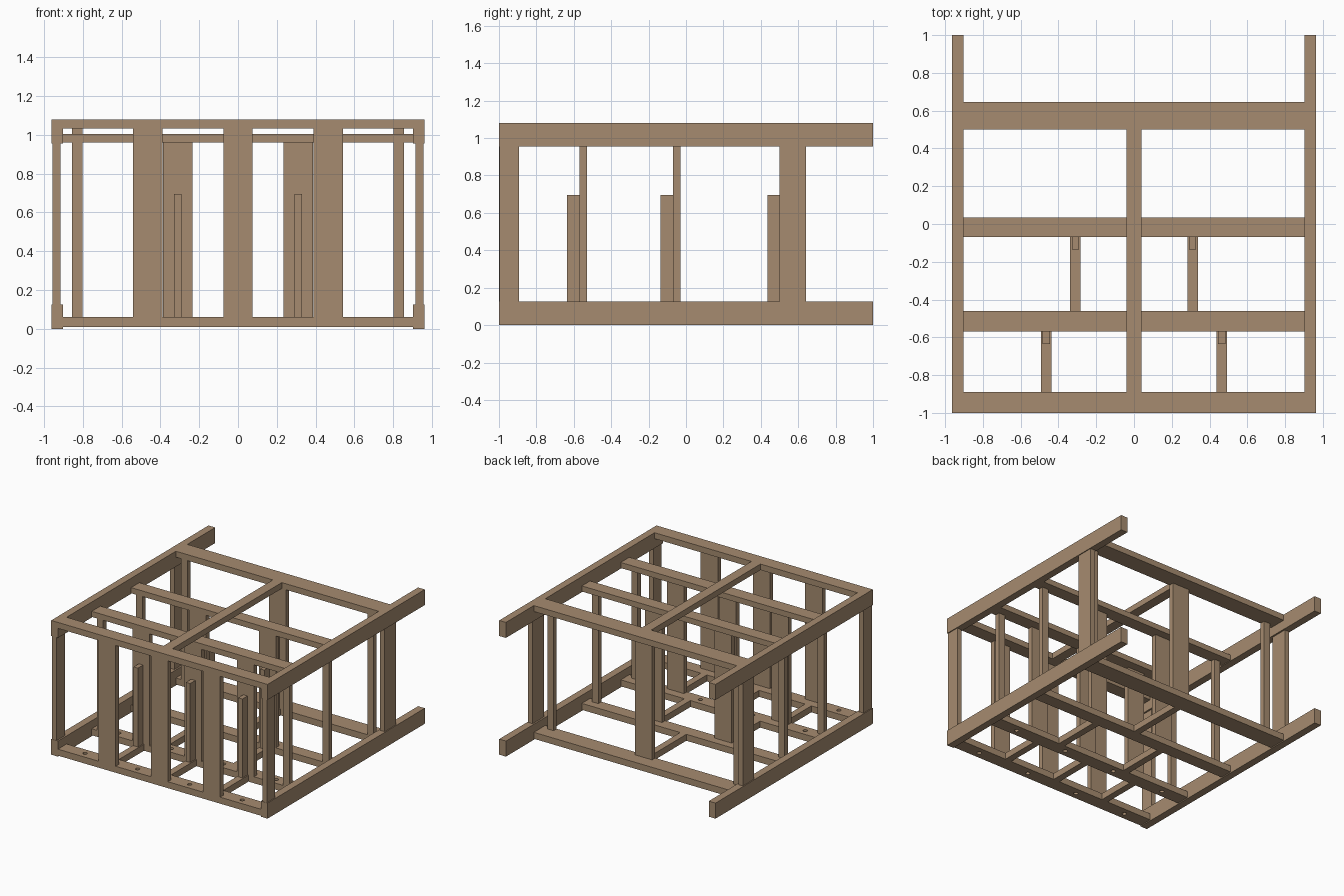
import bpy, bmesh
from mathutils import Matrix

if "Cube" in bpy.data.objects:
    bpy.data.objects.remove(bpy.data.objects["Cube"])

wood = bpy.data.materials.new("wood")
wood.diffuse_color = (0.38, 0.26, 0.16, 1)
wood.use_nodes = True
wood.node_tree.nodes["Principled BSDF"].inputs["Base Color"].default_value = wood.diffuse_color


def finish(name, bm):
    me = bpy.data.meshes.new(name)
    bm.to_mesh(me)
    bm.free()
    ob = bpy.data.objects.new(name, me)
    me.materials.append(wood)
    bpy.context.collection.objects.link(ob)
    return ob


def box(name, x, y, z):
    """Board given by its (min, max) range on each axis."""
    size = [r[1] - r[0] for r in (x, y, z)]
    mid = [(r[1] + r[0]) / 2 for r in (x, y, z)]
    bm = bmesh.new()
    bmesh.ops.create_cube(bm, size=1, matrix=Matrix.Translation(mid) @ Matrix.Diagonal((*size, 1)))
    return finish(name, bm)


def centred(c, w):
    return (c - w / 2, c + w / 2)


def drill(board, xs, y, z):
    """Bolt holes through a horizontal board."""
    bm = bmesh.new()
    for x in xs:
        bmesh.ops.create_cone(bm, cap_ends=True, segments=16, radius1=0.017, radius2=0.017,
                              depth=0.2, matrix=Matrix.Translation((x, y, z)))
    cutter = finish("bolt_hole_cutter", bm)
    cutter.hide_render = True
    cutter.hide_viewport = True
    mod = board.modifiers.new("bolt_holes", 'BOOLEAN')
    mod.operation = 'DIFFERENCE'
    mod.solver = 'EXACT'
    mod.object = cutter


LOW, TOP, CROSS = (0.008, 0.06), (1.032, 1.08), (0.96, 1.005)
FULL = 0.963
INNER = 0.903
ROWS = {"front": (-1, -0.89), "second": (-0.57, -0.46), "third": (-0.07, 0.035), "rear": (0.5, 0.645)}

# side rails with the corner posts between them
for s, side in ((-1, "left"), (1, "right")):
    for z, level in (((0, 0.125), "lower"), ((0.955, 1.08), "upper")):
        box(f"{side}_{level}_rail", centred(s * 0.933, 0.06), (-1, 1), z)
    box(f"{side}_front_corner_post", centred(s * 0.936, 0.04), (-0.998, -0.892), (0.125, 0.955))
    box(f"{side}_rear_corner_post", centred(s * 0.936, 0.04), (0.5, 0.642), (0.125, 0.955))
    # inner posts standing on the cross beams
    for row in ("second", "third", "rear"):
        y0 = ROWS[row][0]
        box(f"{side}_{row}_inner_post", centred(s * 0.829, 0.056), (y0, y0 + 0.04),
            (LOW[1], TOP[0] if row == "rear" else CROSS[0]))

# lower and upper cross beams
for row, y in ROWS.items():
    half = FULL - 0.005 if row == "front" else INNER
    beam = box(f"{row}_lower_beam", (-half, half), y, LOW)
    if row in ("front", "second"):
        drill(beam, (-0.7, -0.232, 0.232, 0.7), sum(y) / 2, 0.034)
    inner = row in ("second", "third")
    half = FULL if row == "front" else INNER
    box(f"{row}_upper_beam", (-half, half), y, CROSS if inner else TOP)

# long centre beam on top
box("centre_upper_beam", (-0.04, 0.04), (-0.89, 0.5), TOP)

# wide upright boards in each row
BOARDS = {"front": (-0.465, 0, 0.465), "second": (-0.465, 0, 0.465), "third": (-0.31, 0.31), "rear": (0,)}
for row, xs in BOARDS.items():
    y0 = ROWS[row][0]
    ztop = CROSS[0] if row in ("second", "third") else TOP[0]
    for x in xs:
        box(f"{row}_upright_board", centred(x, 0.152), (y0, y0 + 0.04), (LOW[1], ztop))

# floor struts between rows, each carrying a short post against the board behind
names = list(ROWS)
for ahead, row in zip(names, names[1:]):
    y0, y1 = ROWS[ahead][1], ROWS[row][0]
    for x in BOARDS[row]:
        box(f"{row}_floor_strut", centred(x, 0.055), (y0, y1), LOW)
        box(f"{row}_short_post", centred(x, 0.038), (y1 - 0.065, y1), (LOW[1], 0.695))
